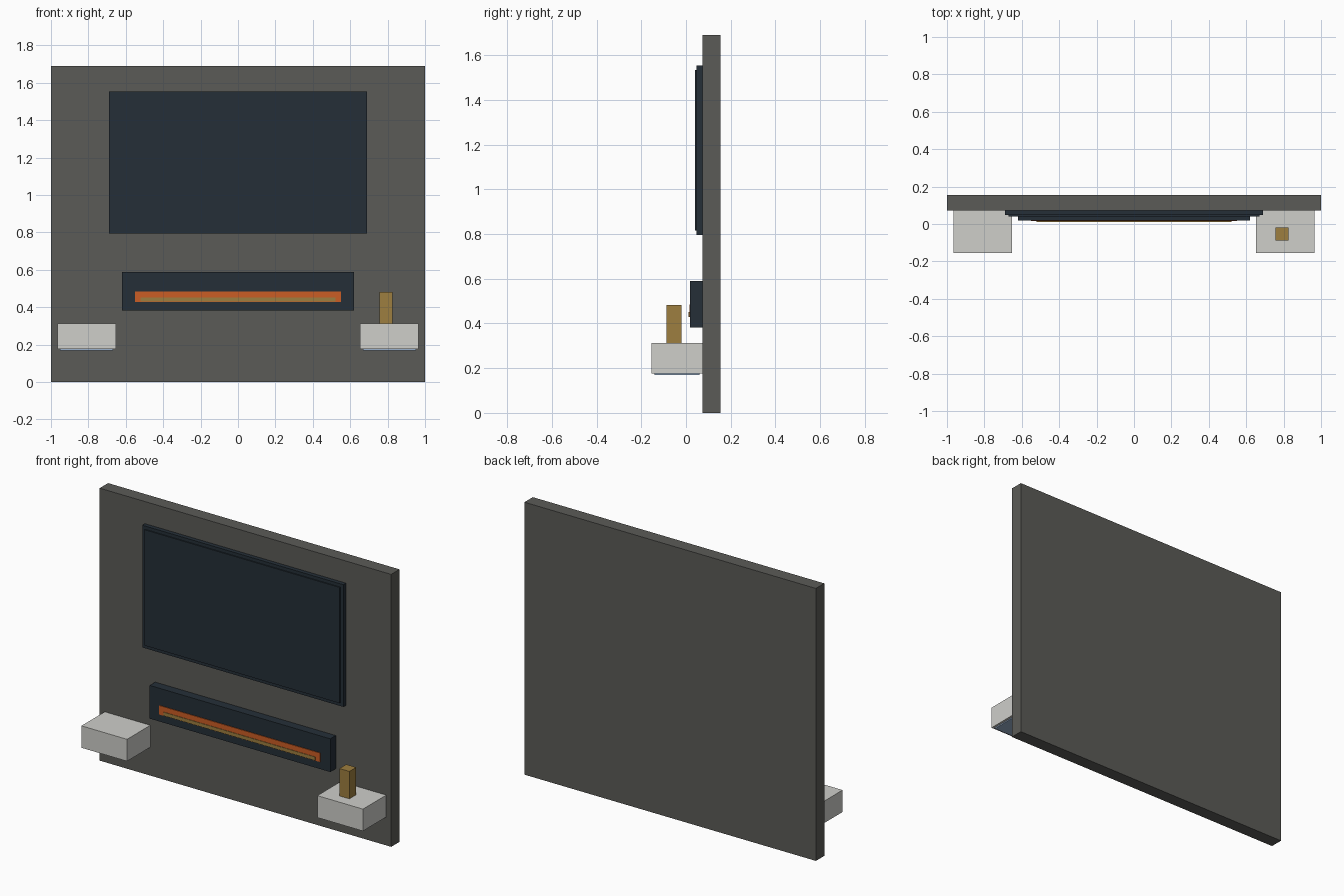
import bpy

cube = bpy.data.objects.get("Cube")
if cube:
    bpy.data.objects.remove(cube, do_unlink=True)


def material(name, r, g, b):
    mat = bpy.data.materials.new(name)
    mat.use_nodes = True
    mat.diffuse_color = (r, g, b, 1)
    bsdf = next(n for n in mat.node_tree.nodes if n.type == "BSDF_PRINCIPLED")
    bsdf.inputs["Base Color"].default_value = (r, g, b, 1)
    return mat


stone = material("grey stone", 0.105, 0.105, 0.095)
dark = material("dark blue black", 0.018, 0.028, 0.039)
orange = material("flame orange", 0.60, 0.11, 0.018)
gold = material("brushed gold", 0.34, 0.21, 0.05)
white = material("off white", 0.62, 0.62, 0.59)
glow = material("pale blue light", 0.33, 0.45, 0.62)


def box(name, mat, x, y, z):
    """Box spanning the given (low, high) ranges."""
    spans = (x, y, z)
    bpy.ops.mesh.primitive_cube_add(size=1, location=[(a + b) / 2 for a, b in spans])
    obj = bpy.context.object
    obj.name = name
    obj.scale = [b - a for a, b in spans]
    bpy.ops.object.transform_apply(location=False, rotation=False, scale=True)
    obj.data.materials.append(mat)
    return obj


# Wall panel
FACE = 0.073
box("wall_panel", stone, (-1, 1), (FACE, 0.155), (0, 1.69))

# Television: casing and slightly raised screen
box("television_casing", dark, (-0.69, 0.69), (0.047, FACE), (0.795, 1.553))
box("television_screen", dark, (-0.67, 0.67), (0.04, 0.047), (0.815, 1.533))

# Fireplace: surround, flame strip and ember bed
box("fireplace_surround", dark, (-0.62, 0.62), (0.019, FACE), (0.383, 0.589))
box("fireplace_flames", orange, (-0.552, 0.552), (0.015, 0.019), (0.428, 0.484))
box("fireplace_embers", gold, (-0.52, 0.52), (0.012, 0.015), (0.43, 0.452))

# Floating cabinets with light strips underneath
for side, s in (("left", 1), ("right", -1)):
    outer = sorted((s * 0.653, s * 0.966))
    inner = sorted((s * 0.667, s * 0.952))
    box(side + "_cabinet", white, outer, (-0.155, FACE), (0.176, 0.312))
    box(side + "_under_light", glow, inner, (-0.142, 0.06), (0.169, 0.176))

# Ornament on the left cabinet
box("ornament", gold, (0.757, 0.825), (-0.087, -0.02), (0.312, 0.482))
